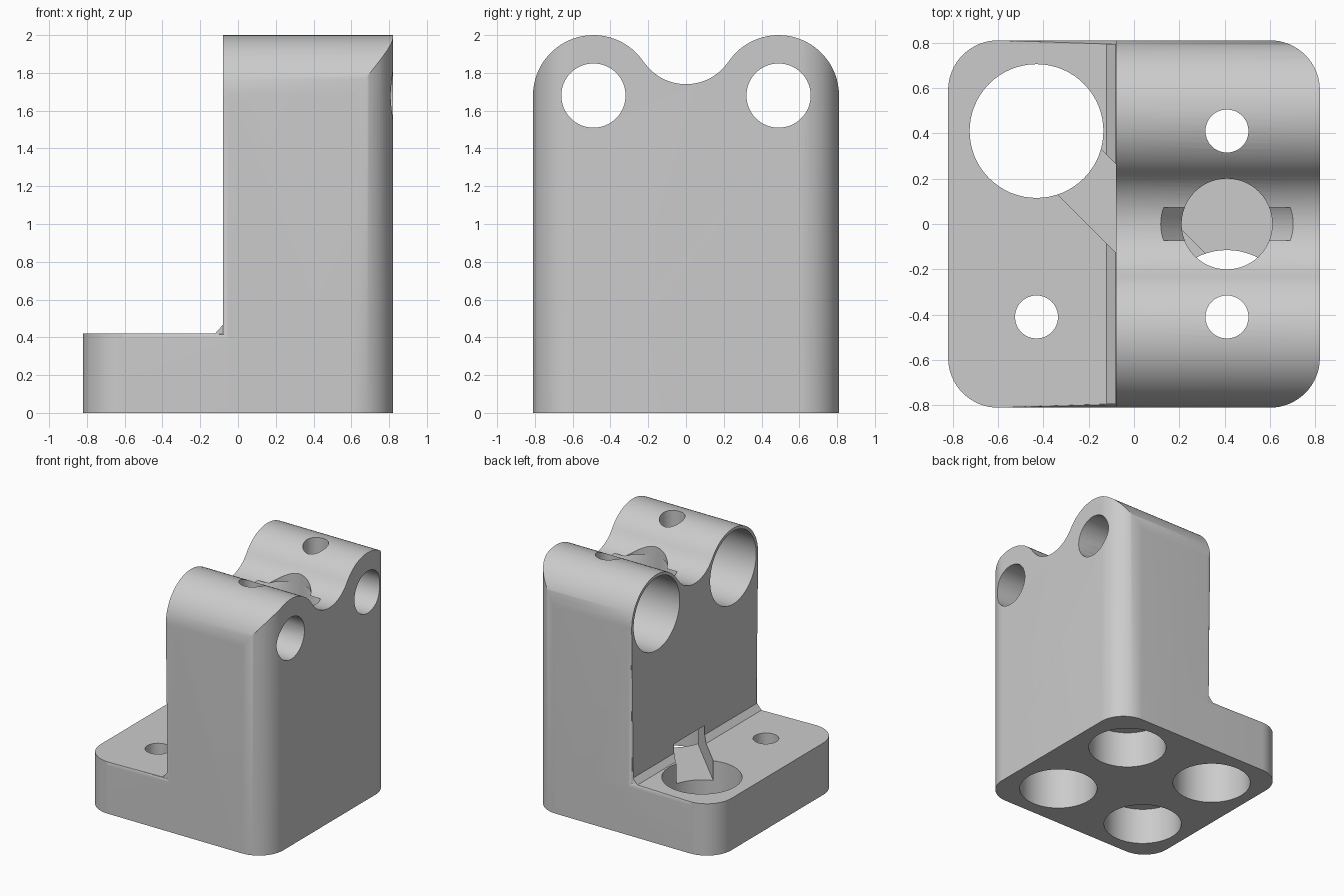
import bpy, bmesh, math
from mathutils import Matrix, Vector

old = bpy.data.objects.get("Cube")
if old:
    bpy.data.objects.remove(old)

grey = bpy.data.materials.new("light_grey_plastic")
grey.use_nodes = True
COLOR = (0.6, 0.6, 0.6, 1)
grey.diffuse_color = COLOR
grey.node_tree.nodes["Principled BSDF"].inputs["Base Color"].default_value = COLOR

CORNER, EDGE = 0.22, 0.03      # upright corner radius, small edge rounding
HALF_X, HALF_Y = 0.82, 0.81
TOWER_X = -0.08                # tower's inner wall
PLATE_Z = 0.42
BORE, SCREW = 0.295, 0.095
HOLE_X, HOLE_Y = 0.41, 0.41


def make(name, bm):
    bmesh.ops.recalc_face_normals(bm, faces=bm.faces)
    mesh = bpy.data.meshes.new(name)
    bm.to_mesh(mesh)
    bm.free()
    mesh.materials.append(grey)
    obj = bpy.data.objects.new(name, mesh)
    bpy.context.collection.objects.link(obj)
    return obj


def arc(cx, cy, r, start, end, n=16):
    return [(cx + r * math.cos(math.radians(start + (end - start) * i / n)),
             cy + r * math.sin(math.radians(start + (end - start) * i / n)))
            for i in range(n + 1)]


def prism(name, place, low, high, round_edge=None):
    """Extrude a profile; place(a, b, t) maps it to space. Edges picked by round_edge are rounded."""
    profile, mapping = place
    bm = bmesh.new()
    ends = [[bm.verts.new(mapping(a, b, t)) for a, b in profile] for t in (low, high)]
    bm.faces.new(ends[0])
    bm.faces.new(ends[1])
    n = len(profile)
    for i in range(n):
        j = (i + 1) % n
        bm.faces.new((ends[0][i], ends[0][j], ends[1][j], ends[1][i]))
    if round_edge:
        picked = [e for e in bm.edges if round_edge(*[v.co for v in e.verts])]
        bmesh.ops.bevel(bm, geom=picked, offset=EDGE, segments=4, profile=0.5, affect='EDGES')
    return make(name, bm)


def cylinder(name, r, start, end, r_end=None, sides=64):
    start, end = Vector(start), Vector(end)
    axis = end - start
    turn = axis.to_track_quat('Z', 'Y').to_matrix().to_4x4()
    bm = bmesh.new()
    bmesh.ops.create_cone(bm, cap_ends=True, segments=sides, radius1=r,
                          radius2=r_end or r, depth=axis.length,
                          matrix=Matrix.Translation((start + end) / 2) @ turn)
    return make(name, bm)


def combine(target, tool, operation):
    mod = target.modifiers.new(operation, 'BOOLEAN')
    mod.operation, mod.solver, mod.object = operation, 'EXACT', tool
    bpy.context.view_layer.objects.active = target
    bpy.ops.object.modifier_apply(modifier=mod.name)
    bpy.data.objects.remove(tool)


def along_z(a, b, t):
    return (a, b, t)


def along_x(a, b, t):
    return (t, a, b)


def along_y(a, b, t):
    return (a, t, b)


# Tower: twin-lobed outline with a tangent saddle
LOBE_Y, LOBE_Z, LOBE_R = 0.49, 1.68, 0.32
SADDLE_Z, SADDLE_R = 2.01, 0.27
tilt = math.degrees(math.atan2(SADDLE_Z - LOBE_Z, LOBE_Y))
outline = [(-HALF_Y, 0), (HALF_Y, 0)]
outline += arc(LOBE_Y, LOBE_Z, LOBE_R, 0, 180 - tilt, 28)
outline += arc(0, SADDLE_Z, SADDLE_R, -tilt, tilt - 180, 24)[1:-1]
outline += arc(-LOBE_Y, LOBE_Z, LOBE_R, tilt, 180, 28)
tower = prism("bracket_body", (outline, along_x), TOWER_X, HALF_X,
              lambda p, q: abs(p.x - q.x) < 1e-5 and p.z + q.z > 0.01)

# Round the tower's outer upright corners
inner = HALF_X - CORNER
envelope = [(-1, -HALF_Y)] + arc(inner, -HALF_Y + CORNER, CORNER, -90, 0)
envelope += arc(inner, HALF_Y - CORNER, CORNER, 0, 90) + [(-1, HALF_Y)]
combine(tower, prism("corner_envelope", (envelope, along_z), -1, 3), 'INTERSECT')

# Base plate with rounded corners and softened top edge
plate = [(0.3, HALF_Y)] + arc(-inner, HALF_Y - CORNER, CORNER, 90, 180)
plate += arc(-inner, -HALF_Y + CORNER, CORNER, 180, 270) + [(0.3, -HALF_Y)]
combine(tower, prism("base_plate", (plate, along_z), 0, PLATE_Z,
                     lambda p, q: min(p.z, q.z) > 0.4 and p.x + q.x < 0.59), 'UNION')

# Sloped strip between plate and tower
strip = [(-0.13, PLATE_Z - 0.01), (TOWER_X - 0.001, 0.465), (0.1, 0.465), (0.1, PLATE_Z - 0.01)]
combine(tower, prism("corner_strip", (strip, along_y), -0.795, 0.795), 'UNION')

# Bolt holes and their pockets from below
for sx, sy, top, through in ((1, 1, 0.3, 3), (1, -1, 0.54, 3), (-1, -1, 0.3, 3), (-1, 1, 0.6, 0)):
    x = HOLE_X if sx > 0 else -0.43
    y = sy * HOLE_Y
    combine(tower, cylinder("pocket", BORE, (x, y, -0.2), (x, y, top)), 'DIFFERENCE')
    if through:
        combine(tower, cylinder("bolt_hole", SCREW, (x, y, -0.1), (x, y, through), sides=32),
                'DIFFERENCE')

# Stepped horizontal bores through the lobes
for y in (LOBE_Y, -LOBE_Y):
    combine(tower, cylinder("lobe_bore", BORE, (-0.5, y, LOBE_Z), (0.3, y, LOBE_Z)), 'DIFFERENCE')
    combine(tower, cylinder("lobe_outlet", 0.17, (0, y, LOBE_Z), (1.2, y, LOBE_Z)), 'DIFFERENCE')

# Central shaft with a mouth flared along x
combine(tower, cylinder("shaft", 0.2, (HOLE_X, 0, 0.42), (HOLE_X, 0, 3)), 'DIFFERENCE')
flare = cylinder("flare", 0.199, (0, 0, 1.62), (0, 0, 1.75), r_end=0.3)
for v in flare.data.vertices:
    if v.co.z > 1.7:
        v.co.y *= 0.199 / 0.3
    v.co.x += HOLE_X
combine(tower, flare, 'DIFFERENCE')

# Diagonal channel joining the open pocket to the deep pocket
side = 0.138
box = [(-side, 0.26), (side, 0.26), (side, 0.54), (-side, 0.54)]
s = math.sqrt(0.5)
channel = prism("channel", (box, lambda a, b, t: ((a + t) * s - 0.01, (a - t) * s, b)), -0.58, 0.58)
combine(tower, channel, 'DIFFERENCE')

bpy.ops.object.select_all(action='DESELECT')
tower.select_set(True)
bpy.context.view_layer.objects.active = tower
bpy.ops.object.shade_smooth_by_angle(angle=math.radians(30))
